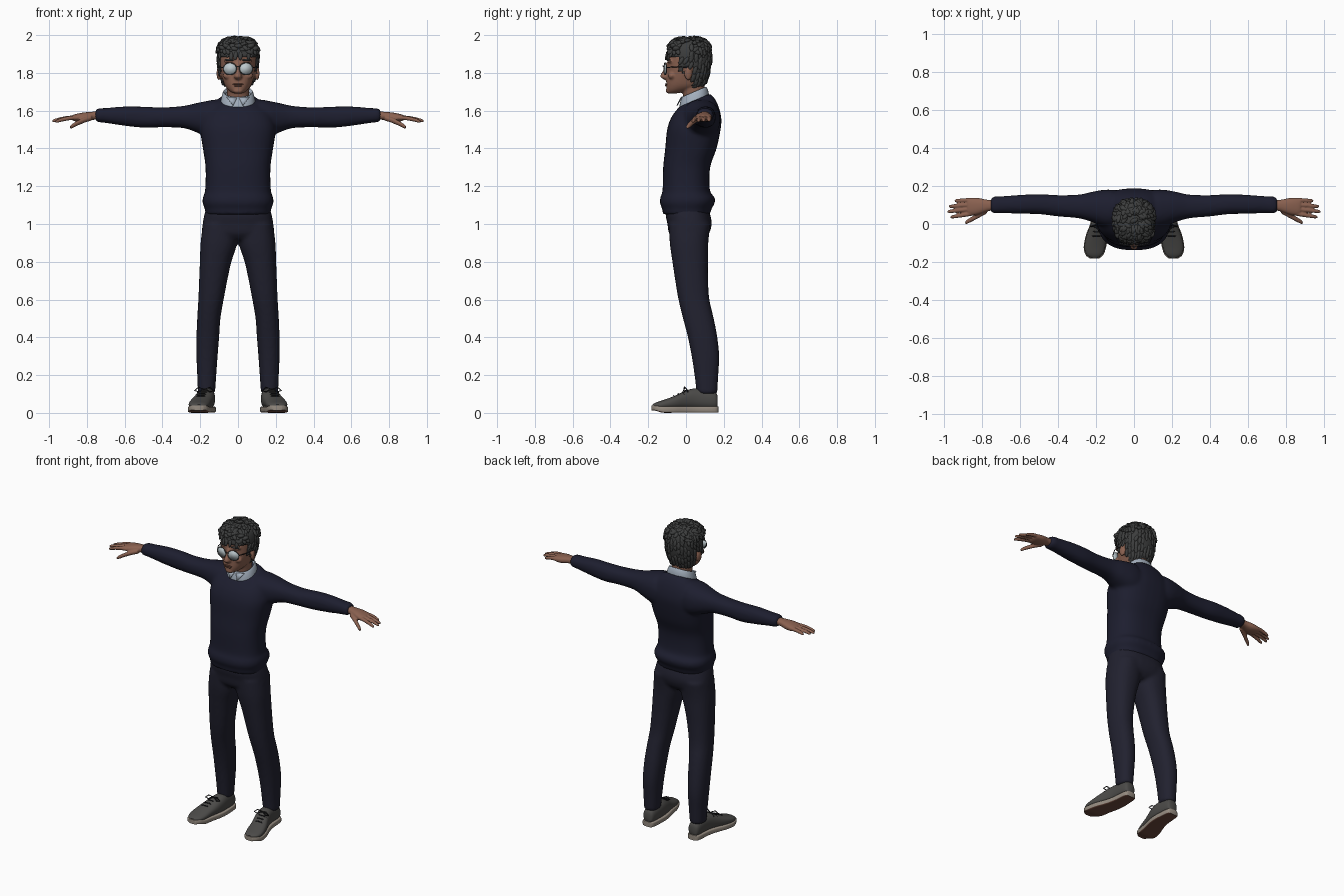
import bpy, bmesh, math, random
from mathutils import Vector, Matrix

random.seed(4)
if "Cube" in bpy.data.objects:
    bpy.data.objects.remove(bpy.data.objects["Cube"])


def material(name, code):
    rgb = [int(code[i:i + 2], 16) / 255 for i in (0, 2, 4)]
    col = [c / 12.92 if c < 0.04 else ((c + 0.055) / 1.055) ** 2.4 for c in rgb] + [1]
    m = bpy.data.materials.new(name)
    m.use_nodes = True
    m.diffuse_color = col
    node = m.node_tree.nodes["Principled BSDF"]
    node.inputs["Base Color"].default_value = col
    node.inputs["Roughness"].default_value = 0.8
    return m


NAVY = material("navy knit", "1d1e2f")
TROUSER = material("dark trouser cloth", "21212f")
SKIN = material("skin", "8a6150")
HAIR = material("charcoal hair", "3c3d3d")
COLLAR = material("pale blue shirt", "a3afbd")
SHOE = material("grey canvas", "4b4a48")
SOLE = material("taupe rubber", "958b80")
BROWN = material("brown", "6b483c")
LENS = material("pale lens", "bcc8cc")
BLACK = material("black cord", "1c1c20")

PLACE = {"x": lambda t, a, b: (t, a, b), "y": lambda t, a, b: (a, t, b), "z": lambda t, a, b: (a, b, t)}


def spline(rows, steps=4):
    """Smooth interpolation between section rows."""
    r = [Vector(tuple(q) + (0,) * (6 - len(q))) for q in rows]
    out = []
    for i in range(len(r) - 1):
        p0, p1, p2, p3 = r[max(i - 1, 0)], r[i], r[i + 1], r[min(i + 2, len(r) - 1)]
        for k in range(steps):
            t = k / steps
            out.append((p1 * 2 + (p2 - p0) * t + (p0 * 2 - p1 * 5 + p2 * 4 - p3) * t * t
                        + (p1 * 3 - p0 - p2 * 3 + p3) * t ** 3) * 0.5)
    return out + [r[-1]]


def loft(bm, axis, rows, n=32, power=2.3, mirror=False, cap=True):
    """Rows: position, first side min/max, second side min/max, tilt."""
    for side in ((1, -1) if mirror else (1,)):
        rings = []
        for t, a0, a1, b0, b1, tilt in spline(rows):
            ring = []
            for k in range(n):
                c, s = math.cos(math.tau * k / n), math.sin(math.tau * k / n)
                a = math.copysign(abs(c) ** (2 / power), c) * (a1 - a0) / 2
                b = math.copysign(abs(s) ** (2 / power), s) * (b1 - b0) / 2
                x, y, z = PLACE[axis](t + tilt * b, a + (a0 + a1) / 2, b + (b0 + b1) / 2)
                ring.append(bm.verts.new((x * side, y, z)))
            rings.append(ring)
        for lo, hi in zip(rings, rings[1:]):
            for k in range(n):
                bm.faces.new((lo[k], lo[k - 1], hi[k - 1], hi[k]))
        if cap:
            bm.faces.new(rings[0])
            bm.faces.new(rings[-1])


def sym(rows):
    return [(q[0], -q[1]) + tuple(q[1:]) for q in rows]


def blob(bm, loc, size, rot=None, seg=16):
    m = Matrix.Translation(loc) @ (rot or Matrix()) @ Matrix.Diagonal((*size, 1))
    bmesh.ops.create_uvsphere(bm, u_segments=seg, v_segments=seg * 3 // 4, radius=1, matrix=m)


def finish(bm, name, *mats, voxel=0, relax=3):
    bmesh.ops.recalc_face_normals(bm, faces=bm.faces[:])
    me = bpy.data.meshes.new(name)
    bm.to_mesh(me)
    bm.free()
    me.shade_smooth()
    me.set_sharp_from_angle(angle=math.radians(50))
    ob = bpy.data.objects.new(name, me)
    bpy.context.collection.objects.link(ob)
    for m in mats:
        me.materials.append(m)
    if voxel:
        mod = ob.modifiers.new("blend", "REMESH")
        mod.mode, mod.voxel_size, mod.use_smooth_shade = "VOXEL", voxel, True
        mod = ob.modifiers.new("relax", "SMOOTH")
        mod.factor, mod.iterations = 0.5, relax
    return ob


def wire(name, pts, radius, mat, cyclic=False):
    cu = bpy.data.curves.new(name, "CURVE")
    cu.dimensions, cu.bevel_depth, cu.bevel_resolution = "3D", radius, 2
    sp = cu.splines.new("POLY")
    sp.points.add(len(pts) - 1)
    for p, q in zip(sp.points, pts):
        p.co = (*q, 1)
    sp.use_cyclic_u = cyclic
    cu.materials.append(mat)
    bpy.context.collection.objects.link(bpy.data.objects.new(name, cu))


# Sweater: torso with ribbed hem, shoulders and sleeves blended together
bm = bmesh.new()
loft(bm, "z", sym([(1.05, .172, -.122, .128), (1.08, .176, -.126, .135), (1.11, .187, -.138, .152),
                   (1.14, .186, -.136, .152), (1.18, .174, -.124, .126), (1.3, .172, -.121, .128),
                   (1.4, .186, -.11, .162), (1.5, .2, -.1, .183), (1.56, .188, -.08, .187),
                   (1.61, .16, -.056, .172, .12), (1.64, .122, -.045, .147, .32),
                   (1.655, .098, -.038, .126, .43)]), power=2.5)
loft(bm, "x", [(.06, .0, .17, 1.46, 1.6), (.11, -.02, .18, 1.45, 1.655), (.16, -.015, .18, 1.46, 1.652),
               (.22, .01, .17, 1.485, 1.64), (.29, .03, .155, 1.508, 1.625), (.4, .04, .152, 1.512, 1.617),
               (.5, .052, .157, 1.51, 1.621), (.6, .054, .153, 1.52, 1.622), (.7, .058, .146, 1.535, 1.614),
               (.73, .055, .146, 1.538, 1.613), (.755, .062, .136, 1.543, 1.606)], mirror=True)
finish(bm, "sweater", NAVY, voxel=.011)

# Trousers
bm = bmesh.new()
loft(bm, "z", sym([(.915, .11, -.06, .09), (.95, .185, -.09, .122), (1.0, .187, -.098, .136),
                   (1.05, .178, -.108, .128), (1.1, .165, -.1, .11)]), power=2.5)
loft(bm, "z", [(.1, .122, .212, .057, .165), (.2, .115, .216, .045, .171), (.3, .108, .22, .03, .176),
               (.4, .1, .22, .01, .166), (.5, .093, .216, -.016, .147), (.6, .076, .21, -.04, .124),
               (.7, .057, .206, -.057, .117), (.8, .035, .202, -.072, .116), (.9, .004, .198, -.086, .118),
               (1.0, .0, .186, -.09, .13)], mirror=True)
finish(bm, "trousers", TROUSER, voxel=.011)

# Shirt collar with two points
bm = bmesh.new()
loft(bm, "z", sym([(1.645, .092, -.036, .122, .43), (1.675, .086, -.031, .117, .43),
                   (1.7, .076, -.02, .106, .43), (1.685, .066, -.012, .098, .43)]), cap=False)
for s in (1, -1):
    top, tip, out = (s * .006, -.03, 1.668), (s * .026, -.05, 1.628), (s * .062, -.022, 1.675)
    bm.faces.new([bm.verts.new(p) for p in (top, tip, out)])
collar = finish(bm, "shirt_collar", COLLAR)
collar.modifiers.new("thickness", "SOLIDIFY").thickness = .005

# Head, nose, ears and neck
HEAD = sym([(1.692, .024, -.094, -.045), (1.706, .047, -.102, .02), (1.73, .068, -.105, .085),
            (1.76, .08, -.104, .1), (1.8, .09, -.101, .113), (1.85, .096, -.098, .121),
            (1.9, .097, -.094, .12), (1.94, .086, -.078, .108), (1.965, .06, -.05, .08),
            (1.974, .03, -.02, .05)])
bm = bmesh.new()
loft(bm, "z", HEAD)
loft(bm, "z", sym([(1.58, .06, -.005, .105), (1.66, .058, -.012, .1), (1.75, .062, -.03, .098)]))
loft(bm, "z", sym([(1.763, .012, -.113, -.08), (1.778, .021, -.136, -.08), (1.795, .016, -.132, -.08),
                   (1.82, .01, -.117, -.08), (1.85, .012, -.106, -.08)]))
blob(bm, (0, -.09, 1.705), (.028, .018, .014))
for s in (1, -1):
    blob(bm, (s * .05, -.075, 1.785), (.03, .02, .02))
    blob(bm, (s * .04, -.08, 1.862), (.035, .02, .01))
    blob(bm, (s * .101, .012, 1.797), (.012, .022, .036), Matrix.Rotation(s * .25, 4, "Z"))
finish(bm, "head", SKIN, voxel=.006, relax=2)

bm = bmesh.new()
for z, w in ((1.74, .028), (1.732, .022)):
    blob(bm, (0, -.104, z), (w, .007, .005))
finish(bm, "lips", BROWN)
bm = bmesh.new()
for s in (1, -1):
    blob(bm, (s * .046, -.092, 1.868), (.028, .009, .006), Matrix.Rotation(s * .3, 4, "Z"))
finish(bm, "eyebrows", HAIR)

# Round glasses
for s, side in ((1, "left"), (-1, "right")):
    turn = Matrix.Translation((s * .043, -.11, 1.822)) @ Matrix.Rotation(s * .2, 4, "Z")
    rim = [turn @ Vector((.036 * math.cos(k * math.tau / 32), 0, .032 * math.sin(k * math.tau / 32)))
           for k in range(32)]
    bm = bmesh.new()
    bm.faces.new([bm.verts.new(p) for p in rim])
    lens = finish(bm, side + "_lens", LENS)
    lens.modifiers.new("thickness", "SOLIDIFY").thickness = .003
    wire(side + "_lens_rim", rim, .0022, SHOE, True)
    wire(side + "_glasses_arm", [(s * .079, -.102, 1.828), (s * .1, -.06, 1.832), (s * .104, .015, 1.828)],
         .0025, BLACK)
wire("glasses_bridge", [(-.009, -.117, 1.832), (0, -.123, 1.836), (.009, -.117, 1.832)], .0022, SHOE)

# Hair: scalp cap trimmed to a hairline, covered in locks
def hairline(y):
    return 1.888 if y < -.03 else 1.8 if y < -.005 else 1.832 if y < .035 else 1.728


bm = bmesh.new()
loft(bm, "z", [(q[0] + .008, q[1] - .01, q[2] + .01, q[3] - .006, q[4] + .011) for q in HEAD])
bm.normal_update()
bmesh.ops.recalc_face_normals(bm, faces=bm.faces[:])
bald = [f for f in bm.faces if f.calc_center_median().z < hairline(f.calc_center_median().y)]
bmesh.ops.delete(bm, geom=bald, context="FACES")
spots = [(f.calc_center_median(), f.normal.copy()) for f in bm.faces if random.random() < .34]
cap = finish(bm, "hair_cap", HAIR)
cap.modifiers.new("thickness", "SOLIDIFY").thickness = .006

bm = bmesh.new()
crown = Vector((0, .06, 1.99))
for p, nrm in spots:
    on_top = p.z > 1.91
    flow = p - crown + Vector([random.uniform(-1, 1) for _ in range(3)]) * (.09 if on_top else .025)
    flow = (flow - nrm * flow.dot(nrm)).normalized()
    lean = (flow + nrm * (.3 if on_top else .12)).normalized()
    across = nrm.cross(lean).normalized()
    rot = Matrix((lean, across, lean.cross(across))).transposed().to_4x4()
    size = (.026, .013, .009) if on_top else (.024, .011, .006)
    blob(bm, p + nrm * .002, size, rot, 8)
# swept fringe
for k in range(9):
    x = -.08 + k * .021
    blob(bm, (x, -.082 + x * x * 4, 1.93 + .012 * math.sin(k * 2)), (.024, .022, .014),
         Matrix.Rotation(.5 - .12 * k, 4, "Y"), 10)
finish(bm, "hair_locks", HAIR)

# Hands: palm, four fingers and thumb
bm = bmesh.new()
loft(bm, "x", [(.735, .073, .127, 1.552, 1.598), (.775, .066, .128, 1.551, 1.594), (.82, .05, .137, 1.542, 1.59),
               (.86, .045, .138, 1.543, 1.582), (.878, .052, .132, 1.55, 1.576)], mirror=True)


def finger(x0, y0, z0, x1, y1, z1, r):
    rows = []
    for t, k in ((0, 1), (.35, 1), (.7, .92), (.93, .75), (1, .35)):
        y, z = y0 + (y1 - y0) * t, z0 + (z1 - z0) * t + .006 * math.sin(math.pi * t)
        rows.append((x0 + (x1 - x0) * t, y - r * k, y + r * k, z - r * k, z + r * k))
    loft(bm, "x", rows, 12, 2, True)


for y0, x1, y1, z1 in ((.056, .968, .036, 1.541), (.08, .984, .065, 1.544),
                       (.104, .976, .092, 1.546), (.127, .945, .122, 1.546)):
    finger(.845, y0, 1.563, x1, y1, z1, .0115)
finger(.775, .07, 1.562, .89, .006, 1.511, .0145)
finish(bm, "hands", SKIN, voxel=.0045, relax=2)

# Shoes: uppers, soles with brown tread, laces
LAST = [(.168, .142, .186, .03, .085), (.15, .128, .202, .02, .112), (.06, .121, .211, .02, .13),
        (0, .126, .227, .02, .118), (-.06, .14, .25, .02, .09), (-.12, .151, .261, .02, .068),
        (-.16, .166, .251, .022, .055), (-.178, .188, .228, .028, .044)]
bm = bmesh.new()
loft(bm, "y", LAST, power=2.4, mirror=True)
finish(bm, "shoe_uppers", SHOE)
bm = bmesh.new()
loft(bm, "y", [(y * 1.02, a - .004, b + .004, .012 if y < -.15 else .001, .04 if y < -.15 else .035)
               for y, a, b, _, _ in LAST], power=6, mirror=True)
bmesh.ops.recalc_face_normals(bm, faces=bm.faces[:])
for f in bm.faces:
    f.material_index = int(f.normal.z < -.7)
finish(bm, "shoe_soles", SOLE, BROWN)

for s, side in ((1, "left"), (-1, "right")):
    for k in range(4):
        y, z, c = -.065 + .023 * k, .09 + .01 * k, .197 - .006 * k
        wire(side + "_lace", [(s * (c - .036), y + .008, z - .014), (s * (c - .015), y, z + .001),
                              (s * (c + .015), y, z + .001), (s * (c + .036), y + .008, z - .014)], .0035, BLACK)
    for d in (1, -1):
        wire(side + "_bow_loop", [(s * .178, .005, .124), (s * (.178 + d * .03), -.008, .136),
                                  (s * (.178 + d * .052), -.012, .118), (s * (.178 + d * .03), -.01, .112)],
             .0035, BLACK, True)
